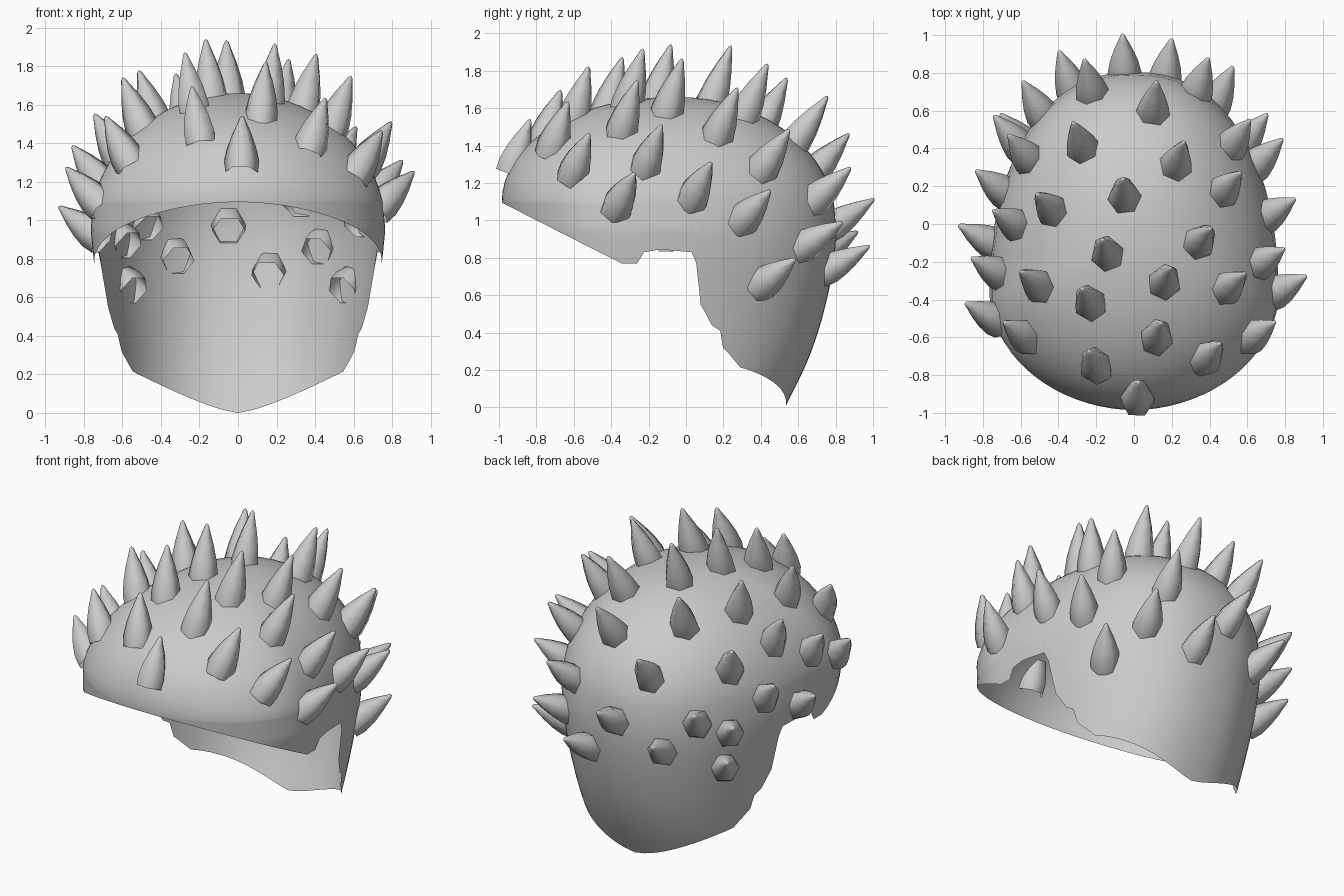
import bpy, bmesh, math
from mathutils import Vector
from mathutils.bvhtree import BVHTree

if "Cube" in bpy.data.objects:
    bpy.data.objects.remove(bpy.data.objects["Cube"])

# ---- shell: cross-sections by height (z, half width, widest y, front y, back y)
SECTIONS = [(0.0, .60, -.2, -.9, .53), (.2, .65, -.25, -.9, .63), (.35, .675, -.28, -.9, .69),
            (.5, .70, -.3, -.95, .735), (.65, .725, -.32, -.97, .77), (.8, .75, -.35, -.97, .795),
            (.95, .765, -.38, -.97, .805), (1.1, .752, -.4, -.985, .79)]
# lower edge behind the temples (angle from front, z)
EDGE = [(90, .77), (93, .77), (95, .83), (99, .845), (107, .83), (108, .77),
        (108.8, .55), (112.5, .44), (115.5, .41), (117, .32), (125, .215)]
APEX_Y, RIM_Z, TOP_Z = -.05, 1.1, 1.66


def section(z):
    for a, b in zip(SECTIONS, SECTIONS[1:]):
        if z <= b[0] + 1e-6:
            t = (z - a[0]) / (b[0] - a[0])
            return [p + (q - p) * t for p, q in zip(a, b)][1:]
    return SECTIONS[-1][1:]


def outline(u, z):
    w, yc, yf, yb = section(z)
    r = math.radians(abs(u))
    s, c = abs(math.sin(r)), math.cos(r)
    if c >= 0:
        k = 2 / 1.92
        x, y = w * s ** k, yc - (yc - yf) * c ** k
    else:
        k = 2 / 2.25
        x, y = w * s ** k, yc + (yb - yc) * abs(c) ** k
    return (math.copysign(x, u), y)


def edge_z(u):
    u = abs(u)
    if u <= 90:
        return 1.095 - .325 * (1 - math.cos(math.radians(u)))
    for a, b in zip(EDGE, EDGE[1:]):
        if u <= b[0]:
            return a[1] + (b[1] - a[1]) * (u - a[0]) / (b[0] - a[0])
    return .215 * (math.sin(math.radians(u)) / math.sin(math.radians(125))) ** 1.25


def finish(bm, name):
    bmesh.ops.recalc_face_normals(bm, faces=bm.faces)
    for f in bm.faces:
        f.smooth = True
    me = bpy.data.meshes.new(name)
    bm.to_mesh(me)
    ob = bpy.data.objects.new(name, me)
    bpy.context.collection.objects.link(ob)
    return ob


def dome_scale(z, base):
    """Elliptical shrink towards the apex, equal to 1 at the rim."""
    f = lambda h: math.sqrt(max(0, 1 - ((h - base) / (TOP_Z - base)) ** 2))
    return f(z) / f(RIM_Z)


half = sorted({float(a) for a in range(0, 181, 5)} | {float(e[0]) for e in EDGE})
angles = half + [-u for u in reversed(half) if 0 < u < 180]
LOW, HIGH = 14, 16
shell = bmesh.new()
apex = shell.verts.new((0, APEX_Y, TOP_Z))
columns = []
for u in angles:
    col, zb = [], edge_z(u)
    for i in range(LOW):                      # wall below the dome
        z = zb + (RIM_Z - zb) * i / LOW
        col.append(shell.verts.new((*outline(u, z), z)))
    x, y = outline(u, RIM_Z)
    front = max(0, math.cos(math.radians(u)))
    back = max(0, -math.cos(math.radians(u)))
    for j in range(HIGH):                     # dome shrinking to the apex
        z = RIM_Z + (TOP_Z - RIM_Z) * math.sin(math.pi / 2 * j / HIGH)
        side = dome_scale(z, .95 + .05 * back)
        nose = dome_scale(z, 1.1) ** .93
        k = side + (nose - side) * front
        col.append(shell.verts.new((x * side, APEX_Y + (y - APEX_Y) * k, z)))
    columns.append(col)
for a, b in zip(columns, columns[1:] + columns[:1]):
    for i in range(len(a) - 1):
        shell.faces.new((a[i], b[i], b[i + 1], a[i + 1]))
    shell.faces.new((a[-1], b[-1], apex))
finish(shell, "helmet_shell")
surface = BVHTree.FromBMesh(shell)

# ---- spikes: gentle ones placed from above (x, y), steep ones also give z
DOME = [(-.22, .69), (-.27, .40), (.22, .31), (.47, .17), (-.05, .14), (-.43, .07),
        (.34, -.10), (-.14, -.16), (.16, -.31), (-.23, -.42), (.12, -.6), (.38, -.71),
        (-.2, -.75), (.1, .59), (-.5, -.33), (.49, -.34)]
STEEP = [(-.05, .8, .98), (.17, .79, .74), (.42, .63, .87), (-.33, .72, .82), (-.52, .61, 1.0),
         (.56, .41, .67), (-.56, .41, .67), (.64, .31, 1.01), (-.62, .42, .9), (-.69, .17, 1.06),
         (.69, .04, 1.13), (-.76, -.1, .93), (-.71, -.26, 1.2), (.79, -.36, 1.09),
         (-.79, -.52, 1.12), (.02, -.96, 1.33), (.33, .7, 1.12),
         (-.55, .34, 1.27), (-.6, -.01, 1.32), (.66, -.21, 1.3), (-.58, -.6, 1.33),
         (.63, -.6, 1.27), (.51, .41, 1.28)]
PROFILE = [(-.25, .086), (0, .09), (.3, .075), (.6, .05), (.85, .023), (.96, .012)]

spikes = bmesh.new()


def add_spike(base):
    x, y, z = base
    d = Vector((.2 * x, .08 + .15 * max(0, y), max(.11, .11 + .25 * (z - .9))))
    length = max(d.length, .25)
    rot = d.to_track_quat('Z', 'Y')
    rings = []
    for t, r in PROFILE:
        rings.append([spikes.verts.new(base + rot @ Vector(
            (r * math.cos(k * math.pi / 3), r * math.sin(k * math.pi / 3), t * length)))
            for k in range(6)])
    tip = spikes.verts.new(base + rot @ Vector((0, 0, length)))
    for a, b in zip(rings, rings[1:]):
        for k in range(6):
            n = (k + 1) % 6
            spikes.faces.new((a[k], a[n], b[n], b[k]))
    for k in range(6):
        spikes.faces.new((rings[-1][k], rings[-1][(k + 1) % 6], tip))


for x, y in DOME:
    hit = surface.ray_cast(Vector((x, y, 5)), Vector((0, 0, -1)))[0]
    add_spike(hit or surface.find_nearest(Vector((x, y, 1.2)))[0])
for p in STEEP:
    add_spike(surface.find_nearest(Vector(p))[0])
finish(spikes, "spikes")
